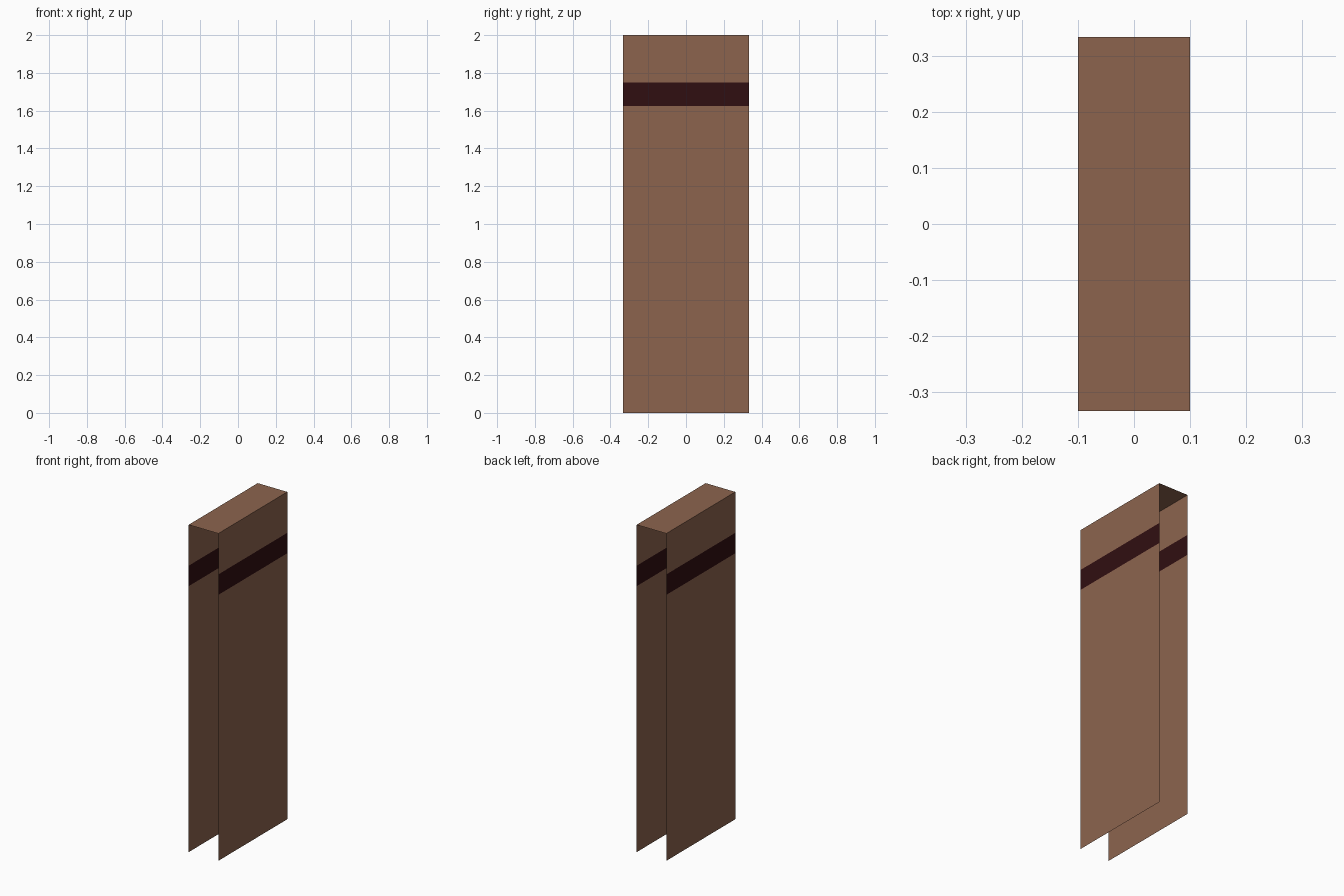
import bpy, bmesh

if "Cube" in bpy.data.objects:
    bpy.data.objects.remove(bpy.data.objects["Cube"])

HALF_X, HALF_Y, TOP = 0.1, 0.333, 2.0
BAND_LOW, BAND_HIGH = 1.625, 1.75

def material(name, rgb):
    m = bpy.data.materials.new(name)
    m.diffuse_color = (*rgb, 1.0)
    m.use_nodes = True
    m.node_tree.nodes["Principled BSDF"].inputs["Base Color"].default_value = m.diffuse_color
    return m

brown = material("brown", (0.262, 0.127, 0.076))
dark_red = material("dark red", (0.03, 0.0045, 0.0055))

# Folded sheet profile in x/z: up one side, over the top, down the other
left = [(-HALF_X, z) for z in (0, BAND_LOW, BAND_HIGH, TOP)]
profile = left + [(-x, z) for x, z in reversed(left)]

bm = bmesh.new()
rows = [[bm.verts.new((x, y, z)) for y in (-HALF_Y, HALF_Y)] for x, z in profile]
for a, b in zip(rows, rows[1:]):
    f = bm.faces.new((a[0], b[0], b[1], a[1]))
    # Dark band around the upper part of both sides
    f.material_index = int(BAND_LOW < f.calc_center_median().z < BAND_HIGH)
bm.normal_update()
# Make the open shell face outwards
if any(f.normal.z < -0.5 for f in bm.faces):
    bmesh.ops.reverse_faces(bm, faces=bm.faces[:])

mesh = bpy.data.meshes.new("folded_panel")
bm.to_mesh(mesh)
bm.free()
mesh.materials.append(brown)
mesh.materials.append(dark_red)
obj = bpy.data.objects.new("folded_panel", mesh)
bpy.context.collection.objects.link(obj)
